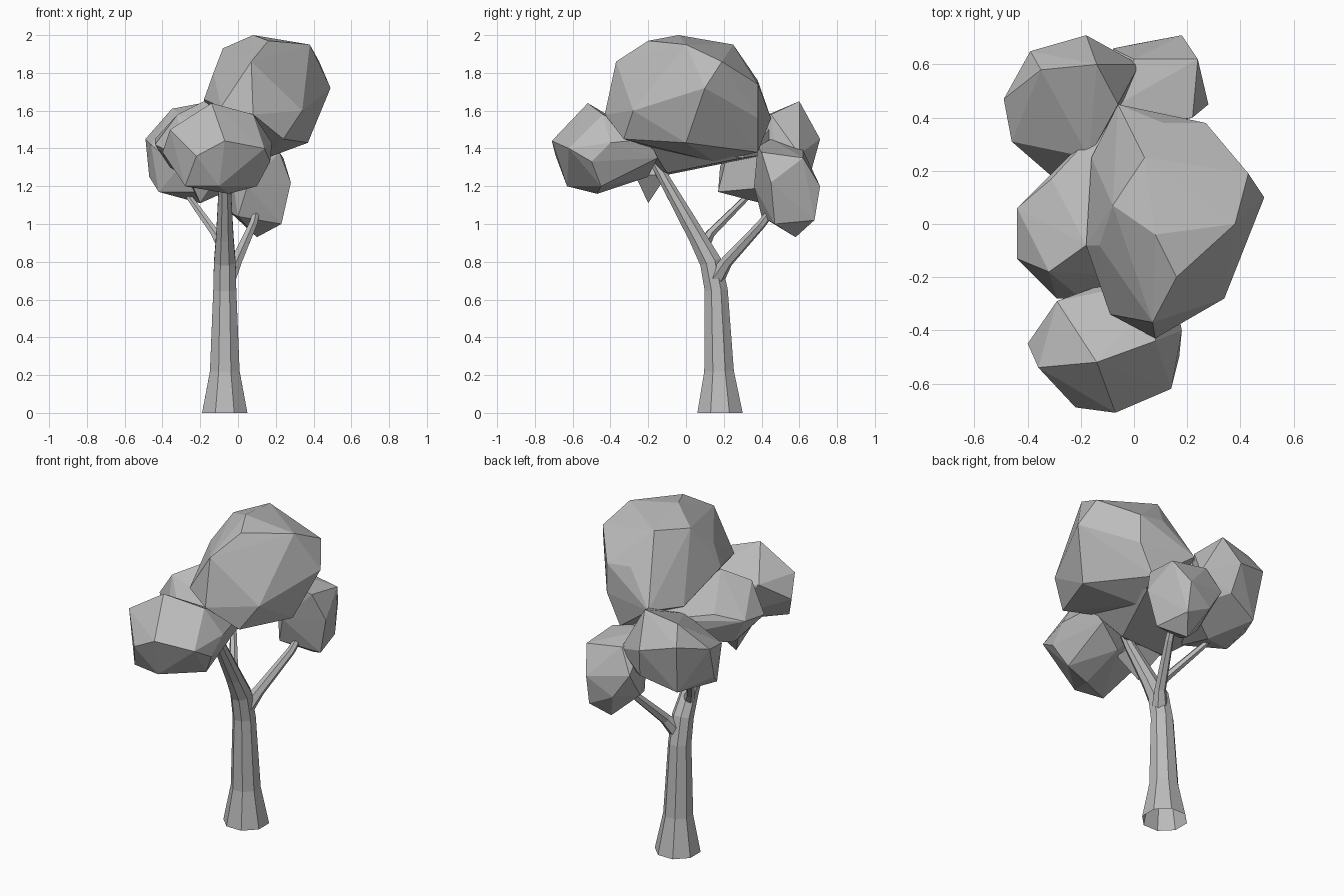
import bpy
import bmesh
import math
from mathutils import Vector

default_cube = bpy.data.objects.get("Cube")
if default_cube:
    bpy.data.objects.remove(default_cube, do_unlink=True)

# One flat colour for the whole tree
grey = bpy.data.materials.new("plain_grey")
grey.use_nodes = True
colour = (0.5, 0.5, 0.5, 1)
grey.diffuse_color = colour
for node in grey.node_tree.nodes:
    if node.type == "BSDF_PRINCIPLED":
        node.inputs["Base Color"].default_value = colour


def finish(name, bm):
    """Turn a bmesh into a flat shaded object."""
    bmesh.ops.recalc_face_normals(bm, faces=bm.faces[:])
    mesh = bpy.data.meshes.new(name)
    bm.to_mesh(mesh)
    bm.free()
    mesh.materials.append(grey)
    obj = bpy.data.objects.new(name, mesh)
    bpy.context.collection.objects.link(obj)
    return obj


def leaf_clump(name, *corners):
    """A faceted clump of leaves wrapped around its outermost corners."""
    bm = bmesh.new()
    for corner in corners:
        bm.verts.new(corner)
    result = bmesh.ops.convex_hull(bm, input=bm.verts[:])
    inside = [item for item in result["geom_interior"] if isinstance(item, bmesh.types.BMVert)]
    bmesh.ops.delete(bm, geom=inside, context="VERTS")
    return finish(name, bm)


def limb(name, sides, *stations):
    """A tapered tube, open at its foot, through stations of x, y, z and radius."""
    bm = bmesh.new()
    centres = [Vector(station[:3]) for station in stations]
    rings = []
    for i, centre in enumerate(centres):
        before = centres[max(i - 1, 0)]
        after = centres[min(i + 1, len(centres) - 1)]
        along = (after - before).normalized()
        if centre.z == 0:
            along = Vector((0, 0, 1))  # keep the foot level with the ground
        across = Vector((0, 1, 0)).cross(along).normalized()
        upward = along.cross(across)
        radius = stations[i][3]
        ring = []
        for k in range(sides):
            angle = math.tau * (k + 0.5) / sides
            offset = across * math.cos(angle) + upward * math.sin(angle)
            ring.append(bm.verts.new(centre + offset * radius))
        rings.append(ring)
    for low, high in zip(rings, rings[1:]):
        for k in range(sides):
            n = (k + 1) % sides
            bm.faces.new((low[k], low[n], high[n], high[k]))
    bm.faces.new(rings[-1])
    return finish(name, bm)


# Trunk leaning forward into the main limb
limb("trunk", 8,
     (-.07, .18, 0, .13), (-.07, .175, .22, .085), (-.07, .16, .65, .066),
     (-.07, .13, .8, .062), (-.07, .06, .93, .05), (-.07, -.11, 1.23, .033),
     (-.08, -.17, 1.34, .03))

# Side branches
limb("back_left_branch", 6,
     (-.06, .15, .7, .05), (-.01, .215, .8, .033), (.08, .4, 1, .024), (.1, .46, 1.08, .02))
limb("back_right_branch", 6,
     (-.07, .08, .87, .04), (-.12, .13, .95, .025), (-.25, .31, 1.13, .018),
     (-.28, .35, 1.2, .016))

# Crown top, sloping down on its right side to meet the other clumps
leaf_clump("crown_top",
           (.49, .1, 1.72), (.43, .19, 1.86), (.38, 0, 1.95), (.08, -.04, 2),
           (-.08, .07, 1.93), (.04, .25, 1.95), (.11, .38, 1.76), (.27, .38, 1.74),
           (.16, -.2, 1.97), (.07, -.37, 1.86), (.08, -.43, 1.58), (-.09, -.34, 1.62),
           (.34, -.28, 1.6), (.24, -.33, 1.45), (.37, 0, 1.43), (.27, .38, 1.56),
           (.18, .38, 1.38), (.1, .15, 1.33), (-.13, -.08, 1.8), (-.18, -.08, 1.66),
           (-.16, .25, 1.54), (-.06, .45, 1.56), (.12, -.2, 1.41))

leaf_clump("front_clump",
           (-.14, -.52, 1.64), (-.29, -.29, 1.5), (-.4, -.45, 1.38), (-.36, -.54, 1.5),
           (-.22, -.69, 1.36), (-.07, -.71, 1.44), (.14, -.62, 1.4), (.18, -.4, 1.43),
           (.17, -.5, 1.33), (.08, -.44, 1.58), (.1, -.45, 1.2), (-.05, -.47, 1.16),
           (-.28, -.6, 1.2), (-.1, -.63, 1.2), (-.2, -.28, 1.45), (-.05, -.2, 1.25),
           (.1, -.15, 1.35), (.14, -.2, 1.45))

leaf_clump("middle_clump",
           (-.44, .06, 1.45), (-.44, -.13, 1.42), (-.32, -.18, 1.58), (-.29, -.28, 1.35),
           (-.2, -.28, 1.4), (-.31, .17, 1.5), (-.16, .25, 1.53), (-.18, -.08, 1.65),
           (-.06, .44, 1.5), (.15, .3, 1.35), (.15, -.2, 1.43), (-.36, .05, 1.3),
           (-.3, -.1, 1.26), (0, -.1, 1.27), (-.05, .44, 1.37))

leaf_clump("limb_tuft",
           (-.2, -.2, 1.11), (-.27, -.27, 1.27), (-.1, -.27, 1.26), (-.1, -.1, 1.26),
           (-.29, -.1, 1.28), (-.2, -.2, 1.38))

leaf_clump("back_right_clump",
           (-.49, .47, 1.45), (-.46, .31, 1.42), (-.39, .65, 1.5), (-.18, .71, 1.45),
           (-.14, .6, 1.65), (-.35, .58, 1.61), (-.06, .45, 1.58), (-.17, .25, 1.5),
           (-.47, .4, 1.25), (-.42, .3, 1.17), (-.2, .4, 1.11), (-.2, .17, 1.17),
           (-.31, .18, 1.3), (-.15, .66, 1.27), (.02, .6, 1.37), (0, .5, 1.2),
           (-.36, .6, 1.2))

leaf_clump("back_left_clump",
           (.18, .71, 1.2), (.24, .62, 1.35), (.28, .45, 1.22), (.22, .4, 1.38),
           (.23, .47, 1), (.1, .58, .93), (.18, .68, 1.02), (0, .4, 1.04),
           (-.04, .5, 1.06), (.05, .36, 1.2), (-.08, .66, 1.25), (0, .62, 1.39),
           (.1, .38, 1.41), (-.06, .45, 1.45), (.02, .68, 1.1))
